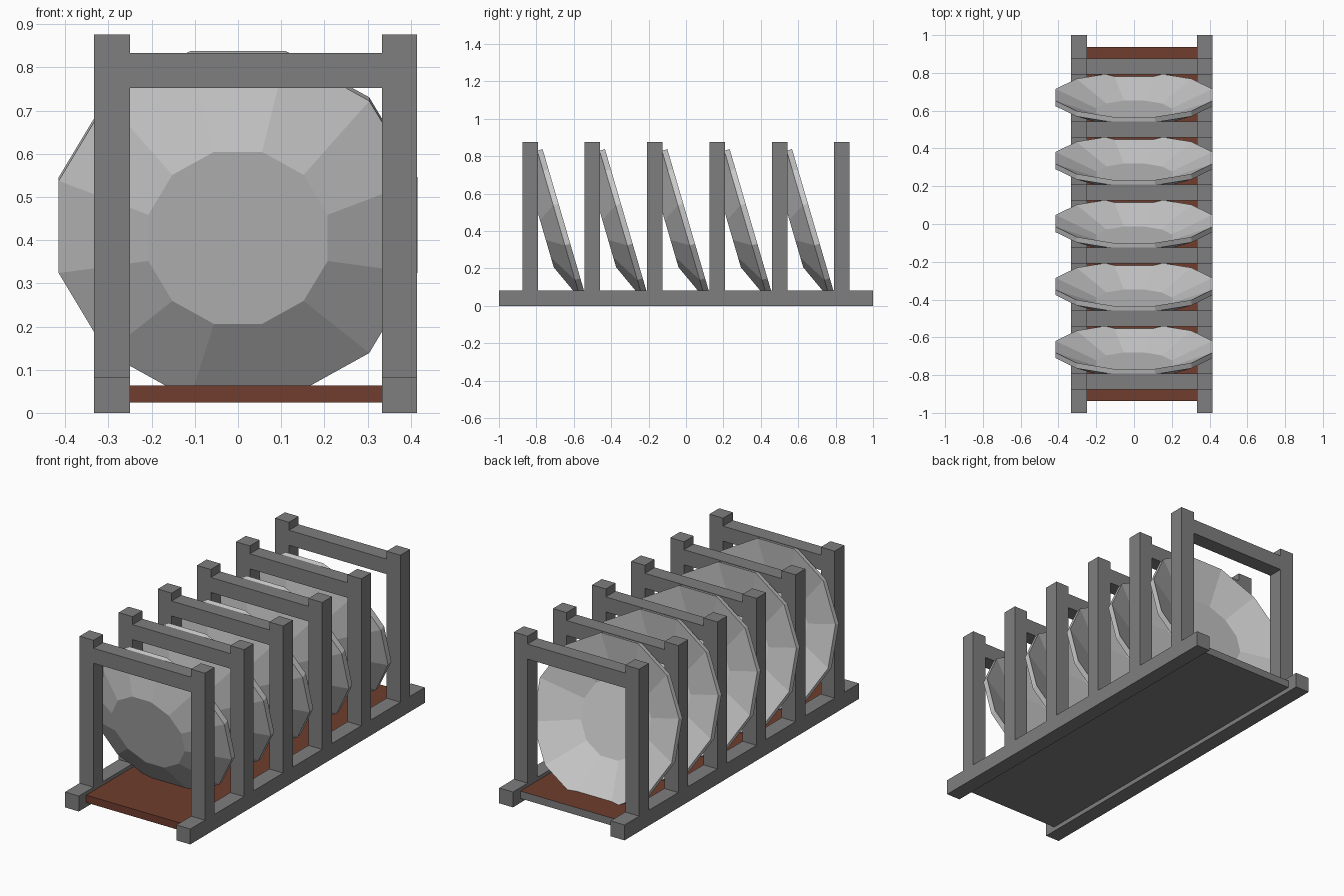
import bpy, bmesh, math
from mathutils import Vector

if "Cube" in bpy.data.objects:
    bpy.data.objects.remove(bpy.data.objects["Cube"])


def material(name, rgb):
    m = bpy.data.materials.new(name)
    m.diffuse_color = (*rgb, 1)
    m.use_nodes = True
    m.node_tree.nodes["Principled BSDF"].inputs["Base Color"].default_value = m.diffuse_color
    return m


GREY = material("frame grey", (0.21, 0.21, 0.21))
PALE = material("plate pale grey", (0.58, 0.58, 0.58))
BROWN = material("board brown", (0.16, 0.047, 0.027))


def finish(name, bm, *mats):
    bmesh.ops.recalc_face_normals(bm, faces=bm.faces[:])
    mesh = bpy.data.meshes.new(name)
    bm.to_mesh(mesh)
    bm.free()
    for m in mats:
        mesh.materials.append(m)
    ob = bpy.data.objects.new(name, mesh)
    bpy.context.collection.objects.link(ob)
    return ob


def box(name, x, y, z, *mats):
    bm = bmesh.new()
    bmesh.ops.create_cube(bm, size=1)
    for v in bm.verts:
        for i, (lo, hi) in enumerate((x, y, z)):
            v.co[i] = lo if v.co[i] < 0 else hi
    return finish(name, bm, *mats)


LEFT, RIGHT = (-0.333, -0.25), (0.333, 0.415)
TILT = math.radians(16.3)
UP = Vector((0, -math.sin(TILT), math.cos(TILT)))
AXIS = Vector((0, math.cos(TILT), math.sin(TILT)))
SIDES = 12


# Leaning dish: closed lathe of (radius, depth towards the foot)
def plate(name, centre):
    bm = bmesh.new()
    rings = []
    for r, d in ((0.215, 0.12), (0.43, 0.03), (0.43, 0.0), (0.207, 0.09)):
        ring = []
        for k in range(SIDES):
            a = math.tau * (k + 0.5) / SIDES
            p = centre - AXIS * d + UP * (r * math.sin(a))
            p.x += r * math.cos(a)
            ring.append(bm.verts.new(p))
        rings.append(ring)
    for a, b in zip(rings, rings[1:]):
        for k in range(SIDES):
            n = (k + 1) % SIDES
            bm.faces.new((a[k], a[n], b[n], b[k]))
    bm.faces.new(rings[0])
    bm.faces.new(rings[-1])
    return finish(name, bm, PALE)


# Base rails
for side, x in (("left", LEFT), ("right", RIGHT)):
    box(side + "_rail", x, (-1, 1), (0, 0.083), GREY)

# Upright frames
for i in range(6):
    c = -0.8335 + i * 0.3334
    y = (c - 0.0415, c + 0.0415)
    for side, x in (("left", LEFT), ("right", RIGHT)):
        box(f"{side}_post_{i + 1}", x, y, (0.083, 0.876), GREY)
    box(f"crossbar_{i + 1}", (-0.25, 0.333), y, (0.752, 0.833), GREY)

# Base board: brown top and front, grey underside and back
board = box("base_board", (-0.25, 0.333), (-0.937, 0.937), (0.024, 0.064), BROWN, GREY)
for f in board.data.polygons:
    f.material_index = 0 if f.normal.z > 0.5 or f.normal.y < -0.5 else 1

# Plates
for i in range(5):
    plate(f"plate_{i + 1}", Vector((0, -0.65 + i * 0.3334, 0.439)))
